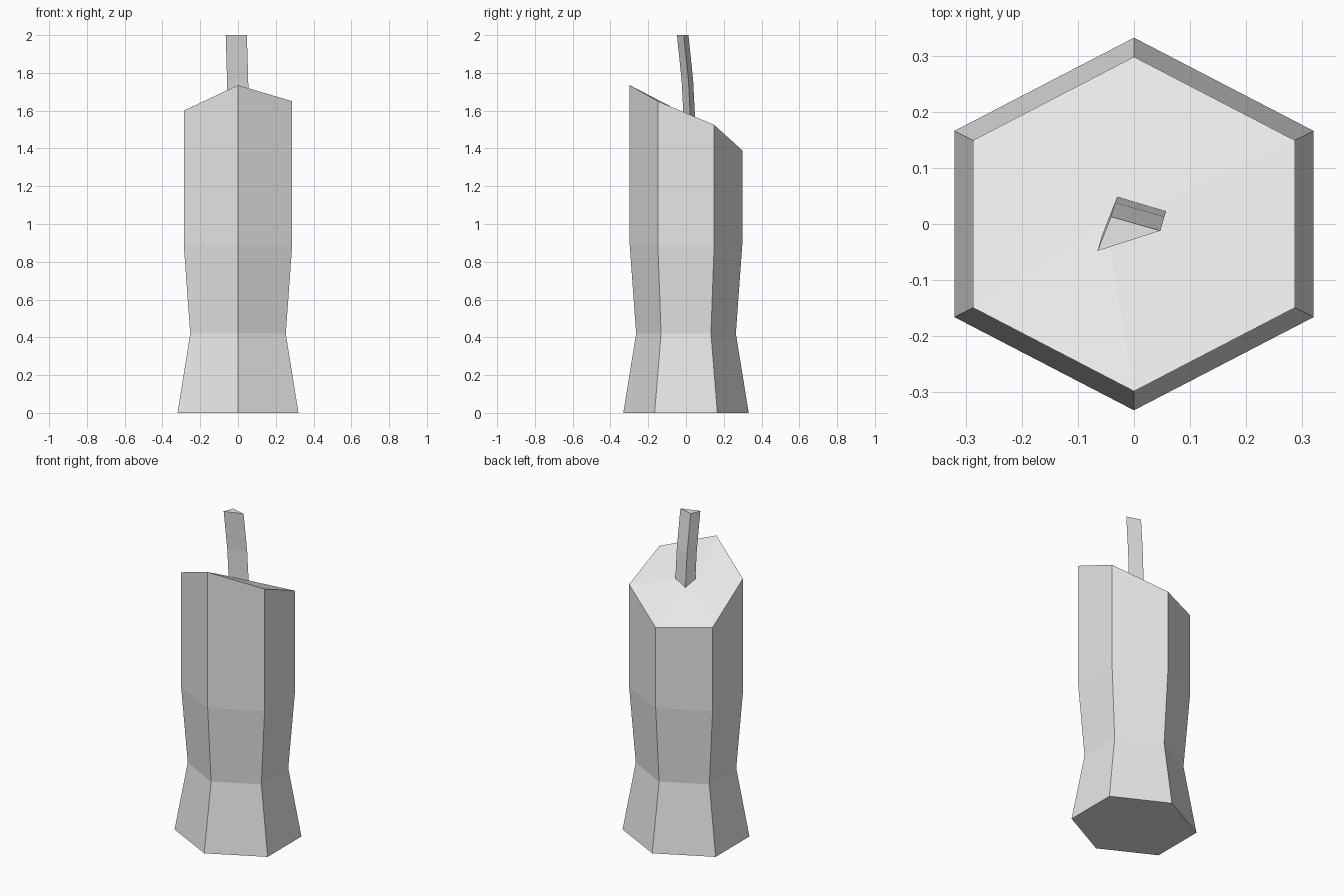
import bpy, bmesh, math
from mathutils import Vector

cube = bpy.data.objects.get("Cube")
if cube:
    bpy.data.objects.remove(cube, do_unlink=True)

grey = bpy.data.materials.new("pale_grey")
grey.use_nodes = True
colour = (0.8, 0.8, 0.8, 1)
grey.diffuse_color = colour
grey.node_tree.nodes["Principled BSDF"].inputs["Base Color"].default_value = colour


def loft(name, rings, tip=None):
    """Skin a stack of rings, cap the bottom, and close the top flat or as a fan."""
    bm = bmesh.new()
    loops = [[bm.verts.new(p) for p in ring] for ring in rings]
    n = len(loops[0])
    for low, high in zip(loops, loops[1:]):
        for i in range(n):
            j = (i + 1) % n
            bm.faces.new((low[i], low[j], high[j], high[i]))
    bm.faces.new(loops[0][::-1])
    if tip:
        centre = bm.verts.new(tip)
        for i in range(n):
            bm.faces.new((loops[-1][i], loops[-1][(i + 1) % n], centre))
    else:
        bm.faces.new(loops[-1])
    bmesh.ops.recalc_face_normals(bm, faces=bm.faces)
    mesh = bpy.data.meshes.new(name)
    bm.to_mesh(mesh)
    bm.free()
    mesh.materials.append(grey)
    obj = bpy.data.objects.new(name, mesh)
    bpy.context.collection.objects.link(obj)
    return obj


def hexagon(half_x, half_y, heights):
    """Six points, counter-clockwise from the front corner."""
    angles = [math.radians(60 * i - 90) for i in range(6)]
    wide = half_x / math.cos(math.radians(30))
    return [(wide * math.cos(a), half_y * math.sin(a), z)
            for a, z in zip(angles, heights)]


# Candle body: flared foot, waist, straight upper part and an uneven melted top
melted_rim = [1.735, 1.65, 1.525, 1.39, 1.41, 1.6]
loft("candle_body", [
    hexagon(0.32, 0.332, [0] * 6),
    hexagon(0.253, 0.264, [0.42] * 6),
    hexagon(0.287, 0.298, [0.89] * 6),
    hexagon(0.287, 0.298, melted_rim),
], tip=(-0.05, 0, 1.58))

# Wick: three-sided, bending towards the front as it rises
section = [Vector((-0.065, -0.048, 0)), Vector((0.047, -0.012, 0)),
           Vector((-0.041, 0.013, 0))]
bend = [(0.012, 0.038, 1.5), (0.007, 0.025, 1.76), (0, 0, 2)]
loft("wick", [[p + Vector(offset) for p in section] for offset in bend])
